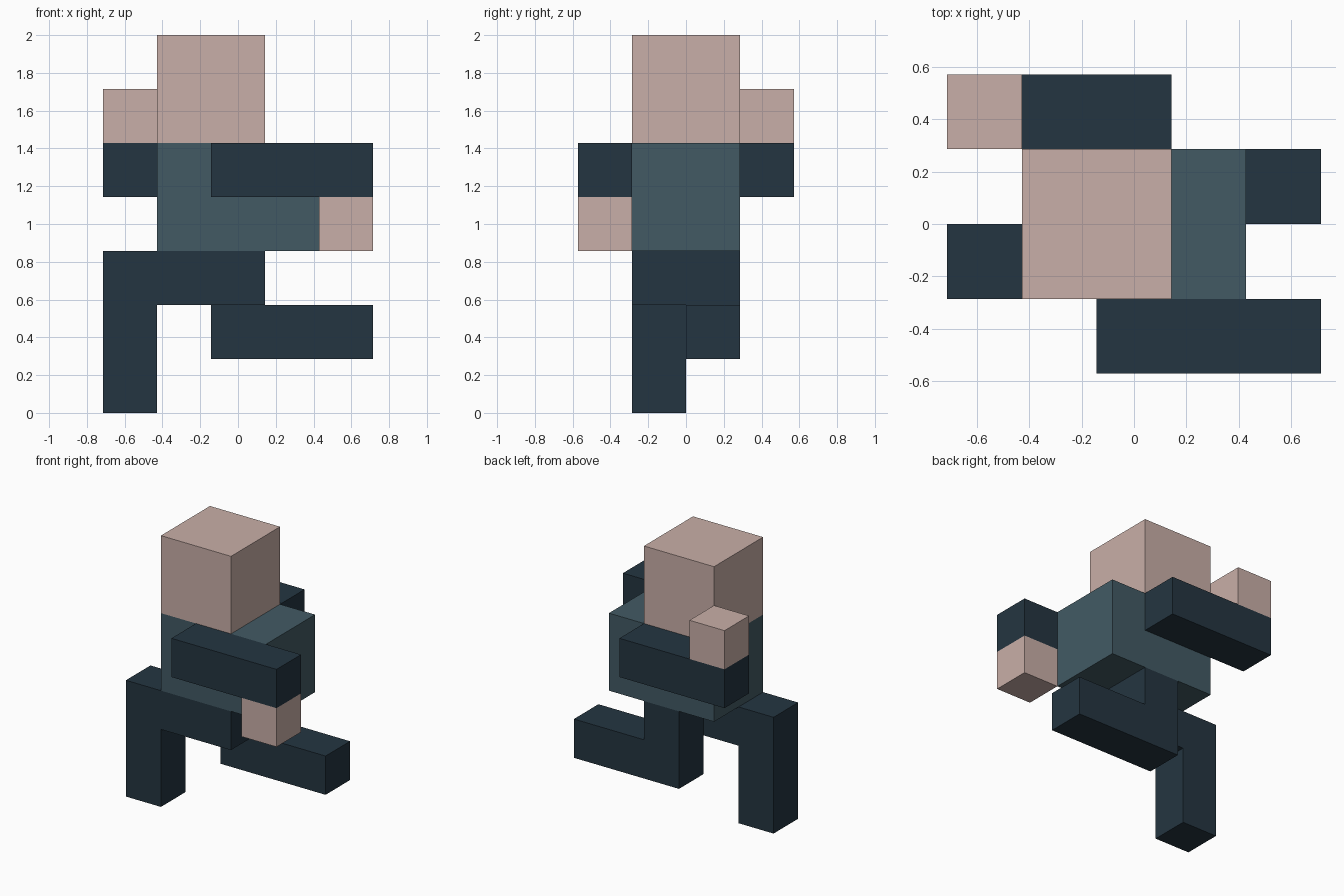
import bpy, bmesh

if "Cube" in bpy.data.objects:
    bpy.data.objects.remove(bpy.data.objects["Cube"])

U = 2 / 7  # one block of the figure's grid


def material(name, hex_colour):
    def linear(c):
        c /= 255
        return c / 12.92 if c <= 0.04045 else ((c + 0.055) / 1.055) ** 2.4
    m = bpy.data.materials.new(name)
    m.diffuse_color = [linear(int(hex_colour[i:i + 2], 16)) for i in (0, 2, 4)] + [1]
    m.use_nodes = True
    m.node_tree.nodes["Principled BSDF"].inputs["Base Color"].default_value = m.diffuse_color
    return m


skin = material("pale_skin", "c9afa8")
teal = material("slate_teal", "425a64")
navy = material("dark_navy", "243541")


def extrude(name, profile, y0, y1, mat):
    """Extrude a side profile (x, z in blocks) from y0 to y1."""
    bm = bmesh.new()
    face = bm.faces.new([bm.verts.new((x * U, y0 * U, z * U)) for x, z in profile])
    new = bmesh.ops.extrude_face_region(bm, geom=[face])["geom"]
    bmesh.ops.translate(bm, vec=(0, (y1 - y0) * U, 0),
                        verts=[g for g in new if isinstance(g, bmesh.types.BMVert)])
    bmesh.ops.recalc_face_normals(bm, faces=bm.faces)
    mesh = bpy.data.meshes.new(name)
    bm.to_mesh(mesh)
    bm.free()
    mesh.materials.append(mat)
    bpy.context.collection.objects.link(bpy.data.objects.new(name, mesh))


def box(name, x0, x1, y0, y1, z0, z1, mat):
    extrude(name, [(x0, z0), (x1, z0), (x1, z1), (x0, z1)], y0, y1, mat)


# Head and torso
box("head", -1.5, 0.5, -1, 1, 5, 7, skin)
box("torso", -1.5, 1.5, -1, 1, 3, 5, teal)

# Arms, each with a hand at its end
box("front_arm", -0.5, 2.5, -2, -1, 4, 5, navy)
box("front_hand", 1.5, 2.5, -2, -1, 3, 4, skin)
box("back_arm", -2.5, 0.5, 1, 2, 4, 5, navy)
box("back_hand", -2.5, -1.5, 1, 2, 5, 6, skin)

# Bent legs
extrude("front_leg", [(-2.5, 0), (-1.5, 0), (-1.5, 2), (0.5, 2), (0.5, 3), (-2.5, 3)], -1, 0, navy)
extrude("back_leg", [(-0.5, 1), (2.5, 1), (2.5, 2), (0.5, 2), (0.5, 3), (-0.5, 3)], 0, 1, navy)
